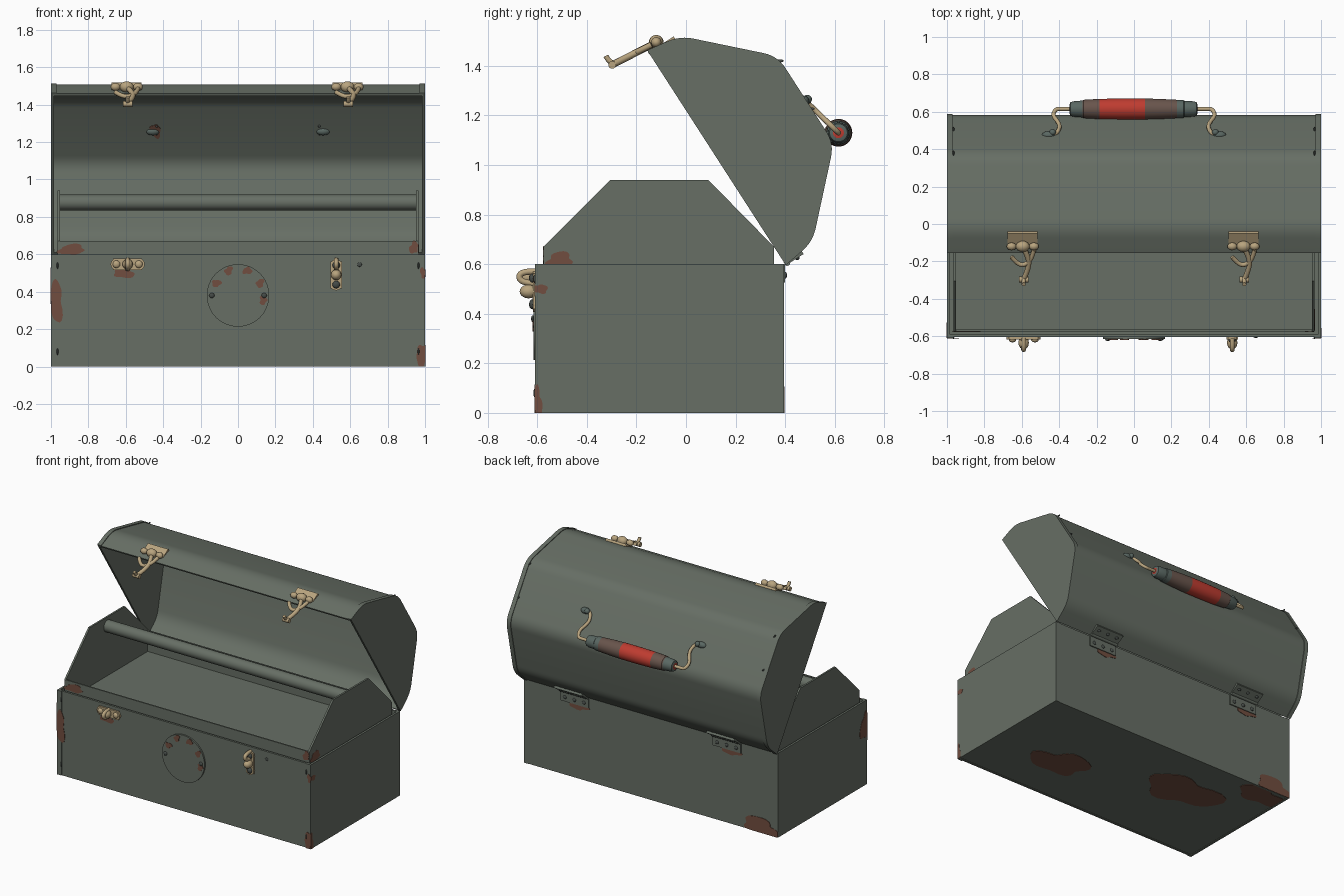
import bpy, bmesh, math, random
from mathutils import Vector, Matrix

if "Cube" in bpy.data.objects:
    bpy.data.objects.remove(bpy.data.objects["Cube"])

random.seed(4)


def mat(name, r, g, b):
    m = bpy.data.materials.new(name)
    m.diffuse_color = (r, g, b, 1)
    m.use_nodes = True
    m.node_tree.nodes["Principled BSDF"].inputs["Base Color"].default_value = m.diffuse_color
    return m


GREEN = mat("green_grey_paint", .135, .158, .130)
RUST = mat("rust_brown", .165, .075, .05)
BRASS = mat("pale_brass", .48, .37, .21)
RED = mat("red_grip", .52, .045, .03)
BROWN = mat("worn_grip_brown", .14, .09, .072)
TEAL = mat("grip_end_grey", .10, .135, .122)
DARK = mat("dark_rivet", .06, .07, .064)

IDENT = lambda x, a, b: Vector((x, a, b))
# lid frame: u runs along the rim from the hinge, v points outward
LID = lambda x, u, v: Vector((x, .4 - .542 * u + .84 * v, .6 + .84 * u + .542 * v))


def finish(name, bm, *mats):
    bmesh.ops.recalc_face_normals(bm, faces=bm.faces)
    me = bpy.data.meshes.new(name)
    bm.to_mesh(me)
    bm.free()
    for m in mats:
        me.materials.append(m)
    for p in me.polygons:
        p.use_smooth = True
    me.set_sharp_from_angle(angle=math.radians(32))
    o = bpy.data.objects.new(name, me)
    bpy.context.collection.objects.link(o)
    return o


def prism(name, pts, x0, x1, m, frame=IDENT):
    bm = bmesh.new()
    a = [bm.verts.new(frame(x0, *p)) for p in pts]
    b = [bm.verts.new(frame(x1, *p)) for p in pts]
    bm.faces.new(a)
    bm.faces.new(b)
    for i in range(len(pts)):
        j = (i + 1) % len(pts)
        bm.faces.new((a[i], a[j], b[j], b[i]))
    return finish(name, bm, m)


def box(name, x0, x1, y0, y1, z0, z1, m=GREEN, frame=IDENT):
    return prism(name, [(y0, z0), (y1, z0), (y1, z1), (y0, z1)], x0, x1, m, frame)


def ball(name, c, r, m):
    bm = bmesh.new()
    bmesh.ops.create_uvsphere(bm, u_segments=16, v_segments=10, radius=1,
                              matrix=Matrix.Translation(c) @ Matrix.Diagonal((*r, 1)))
    return finish(name, bm, m)


def lathe(name, prof, c, axis, mats, rule=None, n=32):
    bm = bmesh.new()
    rot = Vector((0, 0, 1)).rotation_difference(Vector(axis)).to_matrix()
    rings = [[bm.verts.new(Vector(c) + rot @ Vector((r * math.cos(k * math.tau / n), r * math.sin(k * math.tau / n), h)))
              for k in range(n)] for h, r in prof]
    for A, B in zip(rings, rings[1:]):
        for k in range(n):
            f = bm.faces.new((A[k], A[(k + 1) % n], B[(k + 1) % n], B[k]))
            if rule:
                f.material_index = rule(f.calc_center_median())
    bm.faces.new(rings[0])
    bm.faces.new(rings[-1])
    return finish(name, bm, *mats)


def tube(name, pts, r, m):
    cu = bpy.data.curves.new(name, 'CURVE')
    cu.dimensions = '3D'
    cu.bevel_depth = r
    cu.bevel_resolution = 3
    cu.use_fill_caps = True
    s = cu.splines.new('NURBS')
    s.points.add(len(pts) - 1)
    for p, q in zip(s.points, pts):
        p.co = (*q, 1)
    s.order_u = 3
    s.use_endpoint_u = True
    cu.materials.append(m)
    o = bpy.data.objects.new(name, cu)
    bpy.context.collection.objects.link(o)


def rust(c, u, v, ru, rv, clamp=True):
    # irregular thin stain plate, trimmed at the body edges
    u, v = Vector(u), Vector(v)
    nrm = u.cross(v).normalized()
    bm = bmesh.new()
    ph = [random.uniform(0, 6.3) for _ in range(3)]
    lo, hi = [], []
    for k in range(28):
        a = k * math.tau / 28
        w = 1 + .16 * math.sin(2 * a + ph[0]) + .14 * math.sin(3 * a + ph[1]) + .09 * math.sin(5 * a + ph[2])
        p = Vector(c) + u * ru * w * math.cos(a) + v * rv * w * math.sin(a)
        if clamp:
            p = Vector((max(-1, min(1, p.x)), max(-.61, min(.395, p.y)), max(0.0, p.z)))
        lo.append(bm.verts.new(p - nrm * .001))
        hi.append(bm.verts.new(p + nrm * .002))
    bm.faces.new(hi)
    bm.faces.new(lo)
    for k in range(28):
        bm.faces.new((lo[k], lo[k - 1], hi[k - 1], hi[k]))
    finish("rust_patch", bm, RUST)


def rounded(pts, r, n=6):
    out = [Vector(pts[0])]
    for a, b, c in zip(pts, pts[1:], pts[2:]):
        a, b, c = Vector(a), Vector(b), Vector(c)
        p, q = b + (a - b).normalized() * r, b + (c - b).normalized() * r
        out += [p * (1 - t) ** 2 + b * 2 * t * (1 - t) + q * t * t for t in [i / n for i in range(n + 1)]]
    return out + [Vector(pts[-1])]


def offset(pts, d):
    out = []
    for i, p in enumerate(pts):
        t = (pts[min(i + 1, len(pts) - 1)] - pts[max(i - 1, 0)]).normalized()
        out.append(p + Vector((-t.y, t.x)) * d)
    return out


# lower box with thin walls and raised corner strips
box("box_front", -.99, .99, -.605, -.59, 0, .6)
box("box_back", -.99, .99, .378, .392, 0, .6)
box("box_bottom", -.99, .99, -.6, .39, .004, .016)
for s in (-1, 1):
    box("box_end", s * .985, s, -.61, .395, 0, .6)
    for y in (-.61, .388):
        box("corner_strip", s * .965, s, y, y + .007, 0, .6)
    for z in (.08, .54):
        ball("corner_rivet", (s * .965, -.61, z), (.005, .006, .018), DARK)

# tote tray with gable ends and carrying bar
gable = [(-.575, .5), (-.575, .67), (-.305, .94), (.09, .94), (.355, .67), (.355, .5)]
for s in (-1, 1):
    prism("tray_gable", gable, s * .953, s * .966, GREEN)
box("tray_front", -.966, .966, -.575, -.565, .5, .67)
box("tray_back", -.966, .966, .345, .355, .5, .67)
box("tray_floor", -.96, .96, -.57, .35, .51, .522)
lathe("tray_bar", [(-.958, .042), (.958, .042)], (0, -.107, .877), (1, 0, 0), [GREEN])

# open lid: folded skin, end caps and their flanges
skin = rounded([(0, 0), (.02, .14), (.305, .425), (.72, .425), (1.0, .14), (1.022, 0)], .055)
prism("lid_skin", skin + offset(skin, -.012)[::-1], -.99, .99, GREEN, LID)
rim = offset(skin, .005)
for s in (-1, 1):
    prism("lid_end", skin, s * .985, s, GREEN, LID)
    prism("lid_flange", rim + offset(skin, -.002)[::-1], s * .97, s, GREEN, LID)
    for u in (.42, .65):
        ball("lid_rivet", LID(s * .965, u + .05, .428), (.005, .014, .006), DARK)

# hinges
for x in (-.6, .6):
    box("hinge_lower_leaf", x - .11, x + .11, .39, .4, .525, .6)
    box("hinge_upper_leaf", x - .11, x + .11, -.006, .01, .01, .085, GREEN, LID)
    lathe("hinge_knuckle", [(-.11, .012), (.11, .012)], (x, .408, .605), (1, 0, 0), [GREEN], n=12)
    for dx in (-.075, 0, .075):
        ball("hinge_rivet", (x + dx, .4, .555), (.013, .008, .013), DARK)
        ball("hinge_rivet", LID(x + dx, -.004, .055), (.013, .01, .01), DARK)
    rust((x - .03, .393, .515), (-1, 0, 0), (0, 0, 1), .07, .025)

# handle: turned grip, bent wires and mounts
def grip_colour(c):
    if -.185 < c.x < .06:
        return 0
    return 1 if -.275 < c.x < .23 else 2


prof = [(-.345, .022), (-.34, .036), (-.325, .041), (-.275, .045), (-.27, .049), (-.185, .054), (-.06, .056), (.06, .056),
        (.15, .053), (.23, .049), (.265, .047), (.27, .043), (.32, .041), (.335, .036), (.34, .022)]
lathe("handle_grip", prof, (0, .615, 1.13), (1, 0, 0), [RED, BROWN, TEAL], grip_colour)
for s in (-1, 1):
    path = [(.455, 0), (.42, .0), (.395, .3), (.405, .5), (.435, .75), (.42, 1), (.38, 1), (.33, 1)]
    tube("handle_wire", [(s * x, .475 + .14 * t, 1.265 - .135 * t) for x, t in path], .011, BRASS)
    ball("handle_mount", (s * .455, .475, 1.258), (.038, .022, .022), TEAL)
    ball("handle_mount_cap", (s * .435, .49, 1.265), (.018, .018, .018), TEAL)
    for u in (.5, .55):
        ball("handle_bolt", LID(s * .435, u, .412), (.007, .007, .007), DARK)

# draw latches on the lid lip
for x in (-.595, .585):
    P = lambda dx, t, h=0: Vector((x + dx, -.12 - .185 * t - .4 * h, 1.495 - .095 * t + .9 * h))
    box("latch_base", x - .08, x + .08, 1.0, 1.016, .05, .12, BRASS, LID)
    for dx, r in ((-.06, .026), (0, .037), (.06, .026)):
        ball("latch_knob", P(dx, 0), (r, r * .8, r * .8), BRASS)
    tube("latch_stem", [P(0, 0), P(.03, .3), P(.035, .6), P(.005, .95)], .014, BRASS)
    tube("latch_crescent", [P(-.06, .3), P(-.03, .5), P(.01, .55), P(.05, .35), P(.06, .1)], .012, BRASS)
    tube("latch_hook", [P(-.02, .96), P(.03, .96)], .016, BRASS)
    tube("latch_tip", [P(.005, .9), P(.005, 1, .015), P(.005, 1.0, .045)], .011, BRASS)

# catch plates on the box front, one lying and one upright
def catch(cx, cz, dx, dz):
    hx, hz = .03 + abs(dx) * .8, .03 + abs(dz) * .8
    box("catch_plate", cx - hx, cx + hx, -.617, -.603, cz - hz, cz + hz, BRASS)
    for k in (-1, 1):
        lathe("catch_plate_end", [(-.008, .031), (.008, .031)], (cx + k * dx, -.61, cz + k * dz), (0, 1, 0), [BRASS], n=20)
        ball("catch_rivet", (cx + k * dx, -.62, cz + k * dz), (.02, .013, .02), BRASS if dx else DARK)
    ball("catch_knob", (cx, -.635, cz), (.028, .036, .028), BRASS)


catch(-.59, .547, .06, 0)
catch(.525, .49, 0, .052)
for x in (-.59, .525):
    tube("catch_loop", [(x, -.61, .57), (x, -.672, .572), (x, -.672, .525), (x, -.61, .522)], .013, BRASS)
ball("front_hole", (.65, -.605, .545), (.012, .004, .012), DARK)

# round plate on the front
lathe("round_plate", [(-.006, .167), (.006, .167)], (0, -.61, .38), (0, 1, 0), [GREEN], n=48)
for x in (-.14, .14):
    ball("plate_rivet", (x, -.617, .38), (.014, .008, .014), DARK)

# rust stains
X, Y, Z = Vector((1, 0, 0)), Vector((0, 1, 0)), Vector((0, 0, 1))
for x, z in ((-.05, .512), (.05, .512), (-.115, .445), (.118, .445), (.135, .355)):
    rust((x, -.617, z), X, Z, .022, .022, False)
for x, y, z, a, b in ((-.975, -.61, .35, .04, .1), (.985, -.61, .06, .035, .055), (-.61, -.605, .5, .06, .025),
                      (.99, -.61, .5, .015, .03), (-.89, -.575, .625, .075, .025), (.94, -.575, .635, .025, .03)):
    rust((x, y, z), X, Z, a, b)
rust((.966, -.51, .615), Y, Z, .055, .03)
rust((1, -.6, .04), Y, Z, .02, .06)
rust((1, -.59, .5), Y, Z, .03, .02)
rust((-1, -.58, .42), -Y, Z, .045, .09)
rust((-.87, .395, .04), -X, Z, .14, .06)
for x, y, a, b in ((.45, -.22, .2, .13), (-.4, .02, .25, .17), (-.84, .3, .17, .1)):
    rust((x, y, .003), X, -Y, a, b)
rust(LID(-.44, .52, .411), X, LID(0, 1, 0) - LID(0, 0, 0), .028, .04, False)
